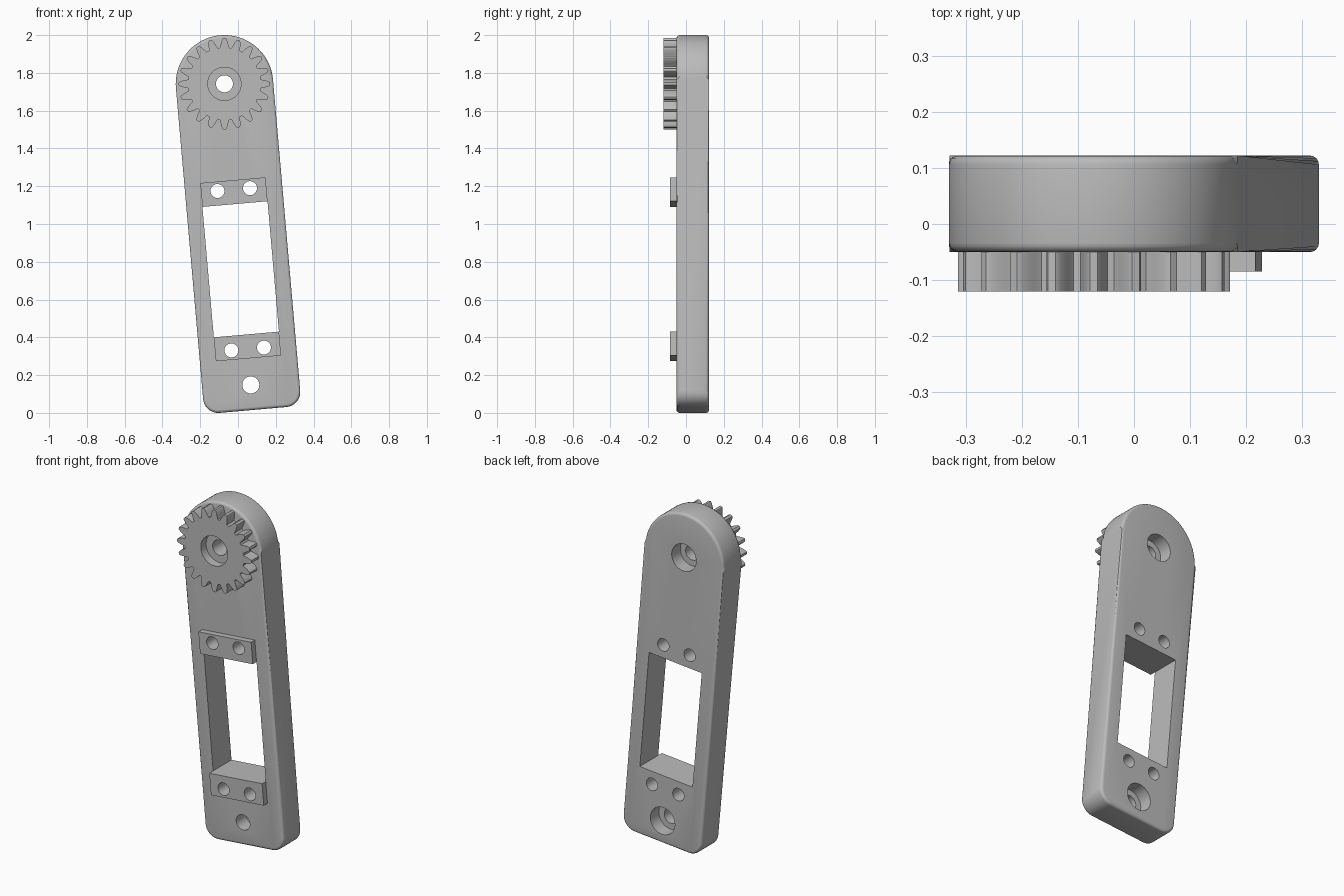
import bpy, bmesh
from math import sin, cos, pi, radians
from mathutils import Matrix

old = bpy.data.objects.get("Cube")
if old:
    bpy.data.objects.remove(old, do_unlink=True)

# Parts are drawn upright around the gear axis, then leaned into place
PLACE = Matrix.Translation((-0.0717, 0, 1.742)) @ Matrix.Rotation(radians(-5), 4, 'Y')
FRONT, BACK = -0.05, 0.122
HALF_W, LENGTH, CORNER = 0.258, 1.733, 0.08
WIN_TOP, WIN_LOW, WIN_HALF = -0.639, -1.332, 0.173

grey = bpy.data.materials.new("grey plastic")
grey.use_nodes = True
colour = (0.5, 0.5, 0.5, 1)
grey.diffuse_color = colour
grey.node_tree.nodes["Principled BSDF"].inputs["Base Color"].default_value = colour


def prism(name, outline, y0, y1, rim=0):
    """Extrude an x-z outline from y0 to y1, optionally rounding both rims."""
    bm = bmesh.new()
    face = bm.faces.new([bm.verts.new((x, y0, z)) for x, z in outline])
    new = bmesh.ops.extrude_face_region(bm, geom=[face])["geom"]
    for v in new:
        if isinstance(v, bmesh.types.BMVert):
            v.co.y = y1
    if rim:
        edges = [e for e in bm.edges if abs(e.verts[0].co.y - e.verts[1].co.y) < 1e-6]
        bmesh.ops.bevel(bm, geom=edges, offset=rim, segments=4, profile=0.5,
                        affect='EDGES')
    bmesh.ops.recalc_face_normals(bm, faces=bm.faces)
    bm.transform(PLACE)
    mesh = bpy.data.meshes.new(name)
    bm.to_mesh(mesh)
    bm.free()
    obj = bpy.data.objects.new(name, mesh)
    bpy.context.collection.objects.link(obj)
    mesh.materials.append(grey)
    return obj


def arc(cx, cz, r, a0, a1, n):
    return [(cx + r * cos(a0 + (a1 - a0) * i / n), cz + r * sin(a0 + (a1 - a0) * i / n))
            for i in range(n + 1)]


def rect(half, z0, z1):
    return [(-half, z0), (half, z0), (half, z1), (-half, z1)]


def activate(obj):
    bpy.ops.object.select_all(action='DESELECT')
    obj.select_set(True)
    bpy.context.view_layer.objects.active = obj


def cut(obj, outline, y0, y1):
    cutter = prism("cutter", outline, y0, y1)
    mod = obj.modifiers.new("cut", 'BOOLEAN')
    mod.operation, mod.solver, mod.object = 'DIFFERENCE', 'EXACT', cutter
    activate(obj)
    bpy.ops.object.modifier_apply(modifier=mod.name)
    bpy.data.objects.remove(cutter, do_unlink=True)


def drill(obj, x, z, r, y0=-0.3, y1=0.3):
    cut(obj, arc(x, z, r, 0, 2 * pi, 40)[:-1], y0, y1)


# Arm plate: round top, small rounded lower corners
cx, cz = HALF_W - CORNER, CORNER - LENGTH
outline = (arc(0, 0, HALF_W, 0, pi, 48)
           + arc(-cx, cz, CORNER, pi, 1.5 * pi, 10)
           + arc(cx, cz, CORNER, 1.5 * pi, 2 * pi, 10))
plate = prism("arm_plate", outline, FRONT, BACK, rim=0.016)
cut(plate, rect(WIN_HALF, WIN_LOW, WIN_TOP), -0.3, 0.3)

# Pivot holes, wider from the back
for z in (0, -1.6):
    drill(plate, 0, z, 0.045)
    drill(plate, 0, z, 0.08, BACK - 0.08, 0.3)

# Mounting pads above and below the window, with screw holes through the plate
pads = [("upper_pad", WIN_TOP, WIN_TOP + 0.127, -0.562),
        ("lower_pad", WIN_LOW - 0.127, WIN_LOW, -1.409)]
parts = [plate]
for name, z0, z1, hole_z in pads:
    pad = prism(name, rect(WIN_HALF, z0, z1), -0.085, FRONT)
    for x in (-0.0865, 0.0865):
        drill(pad, x, hole_z, 0.037)
        drill(plate, x, hole_z, 0.037)
    parts.append(pad)

# Gear: each tooth is a mirrored flank of (radius, half angle) points
TEETH = 20
flank = [(0.193, 0.125), (0.2, 0.108), (0.21, 0.094), (0.2205, 0.0785),
         (0.232, 0.058), (0.239, 0.042), (0.2425, 0.028)]
tooth = [(r, -a) for r, a in flank] + [(r, a) for r, a in reversed(flank)]
profile = []
for i in range(TEETH):
    turn = 2 * pi * i / TEETH + radians(5) * -1
    profile += [(r * cos(a + turn), r * sin(a + turn)) for r, a in tooth]
gear = prism("gear", profile, -0.12, FRONT)
drill(gear, 0, 0, 0.045)
drill(gear, 0, 0, 0.088, -0.3, -0.07)
parts.append(gear)

for part in parts:
    activate(part)
    bpy.ops.object.shade_smooth_by_angle(angle=radians(30))
